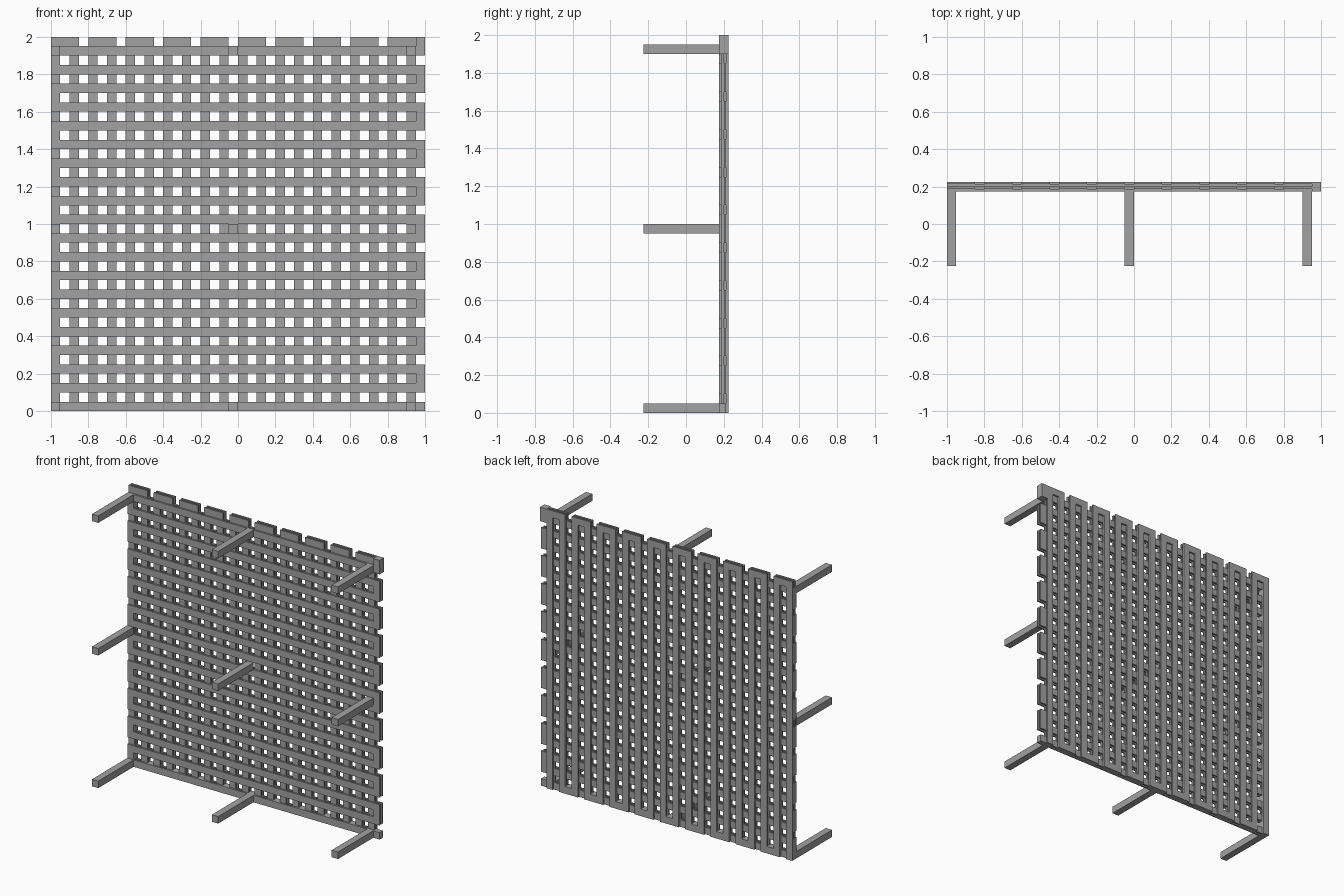
import bpy
import bmesh
from mathutils import Matrix, Vector

cube = bpy.data.objects.get("Cube")
if cube:
    bpy.data.objects.remove(cube, do_unlink=True)

grey = bpy.data.materials.new("plain grey")
grey.use_nodes = True
colour = (0.36, 0.36, 0.36, 1)
grey.diffuse_color = colour
grey.node_tree.nodes["Principled BSDF"].inputs["Base Color"].default_value = colour

U = 0.05            # width of one bar
LAYER = U / 4       # thickness of one lattice layer
FRONT = 0.175       # front face of the panel
BARS = 20


def add_box(bm, x, y, z):
    """Add a box from (min, max) pairs on each axis."""
    lo, hi = Vector((x[0], y[0], z[0])), Vector((x[1], y[1], z[1]))
    bmesh.ops.create_cube(bm, size=1, matrix=Matrix.Translation((lo + hi) / 2)
                          @ Matrix.Diagonal((*(hi - lo), 1)))


def finish(name, bm):
    mesh = bpy.data.meshes.new(name)
    bm.to_mesh(mesh)
    bm.free()
    mesh.materials.append(grey)
    obj = bpy.data.objects.new(name, mesh)
    bpy.context.collection.objects.link(obj)


def winding_layer(name, level, upright):
    """One continuous strip that winds back and forth across the panel."""
    bm = bmesh.new()
    y = (FRONT + level * LAYER, FRONT + (level + 1) * LAYER)

    def piece(across, along):
        if upright:
            add_box(bm, (across[0] - 1, across[1] - 1), y, along)
        else:
            add_box(bm, (along[0] - 1, along[1] - 1), y, across)

    for i in range(BARS):
        start = 2 * U * i
        # strips turn at alternate ends
        far_turn = (i % 2 == 0) if upright else (i % 2 == 1)
        piece((start, start + U), (0, 2))
        if i < BARS - 1:
            end = (2 - U, 2) if far_turn else (0, U)
            piece((start + U, start + 2 * U), end)
    finish(name, bm)


# Woven panel: horizontal and upright strips in alternating layers
for n in range(2):
    winding_layer(f"horizontal_strip_{n + 1}", 2 * n, False)
    winding_layer(f"upright_strip_{n + 1}", 2 * n + 1, True)

# Solid ends joining the strips at the two right corners
bm = bmesh.new()
add_box(bm, (1 - U, 1), (FRONT, FRONT + 3 * LAYER), (0, U))
add_box(bm, (1 - U, 1), (FRONT, FRONT + 4 * LAYER), (2 - 2 * U, 2))
finish("strip_ends", bm)

# Three by three square pegs
for row, z in zip(("bottom", "middle", "top"), (0, 0.95, 1.9)):
    for side, x in zip(("right", "centre", "left"), (-1, -0.05, 0.9)):
        bm = bmesh.new()
        add_box(bm, (x, x + U), (-0.225, FRONT), (z, z + U))
        finish(f"peg_{row}_{side}", bm)
